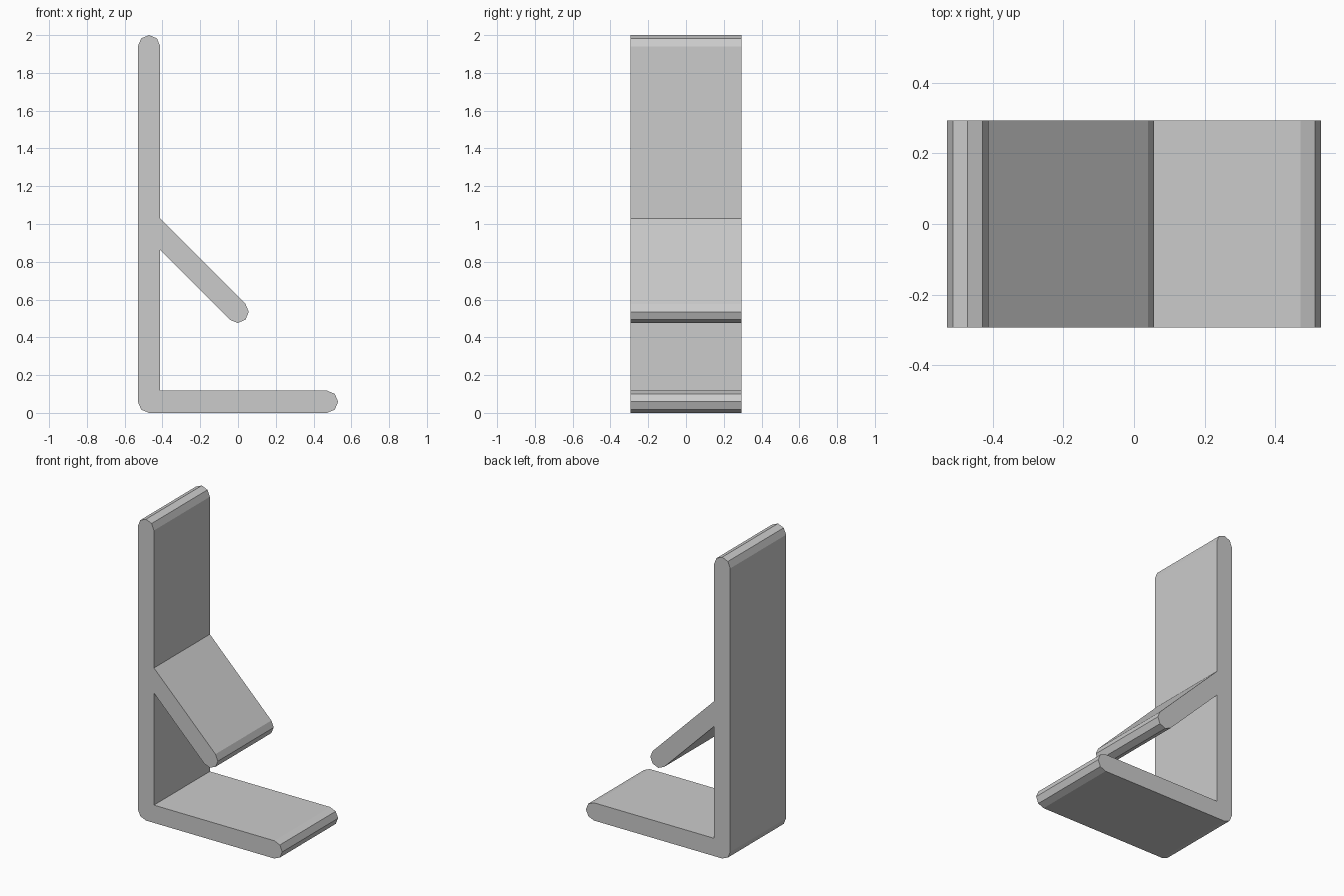
import bpy
import bmesh
from math import cos, sin, radians
from mathutils import Vector

R = 0.059            # half the board thickness
HALF_WIDTH = 0.293   # half the depth along y
REACH = 0.471        # x of the rounded end centres
HEIGHT = 2.0

cube = bpy.data.objects.get("Cube")
if cube:
    bpy.data.objects.remove(cube, do_unlink=True)

grey = bpy.data.materials.new("light grey")
grey.use_nodes = True
colour = (0.6, 0.6, 0.6, 1)
grey.diffuse_color = colour
grey.node_tree.nodes["Principled BSDF"].inputs["Base Color"].default_value = colour


def arc(x, z, start, end):
    """Faceted rounded end, one point every 45 degrees."""
    return [(x + R * cos(radians(a)), z + R * sin(radians(a)))
            for a in range(start, end + 1, 45)]


# Side outline, counter-clockwise: heel, foot tip, flap tip, upright top
inner = -REACH + R
flap = arc(-0.002, 0.535, -135, 45)
flap_low, flap_high = flap[0], flap[-1]
outline = (
    arc(-REACH, R, 180, 270)
    + arc(REACH, R, -90, 90)
    + [(inner, 2 * R)]
    + [(inner, flap_low[1] + flap_low[0] - inner)]
    + flap
    + [(inner, flap_high[1] + flap_high[0] - inner)]
    + arc(-REACH, HEIGHT - R, 0, 180)
)

# Extrude the outline across the width
bm = bmesh.new()
front = bm.faces.new([bm.verts.new((x, -HALF_WIDTH, z)) for x, z in outline])
back = bmesh.ops.extrude_face_region(bm, geom=[front], use_keep_orig=True)
moved = [v for v in back["geom"] if isinstance(v, bmesh.types.BMVert)]
bmesh.ops.translate(bm, verts=moved, vec=Vector((0, 2 * HALF_WIDTH, 0)))
bmesh.ops.recalc_face_normals(bm, faces=bm.faces)

mesh = bpy.data.meshes.new("folded_stand")
bm.to_mesh(mesh)
bm.free()
mesh.materials.append(grey)
stand = bpy.data.objects.new("folded_stand", mesh)
bpy.context.collection.objects.link(stand)
